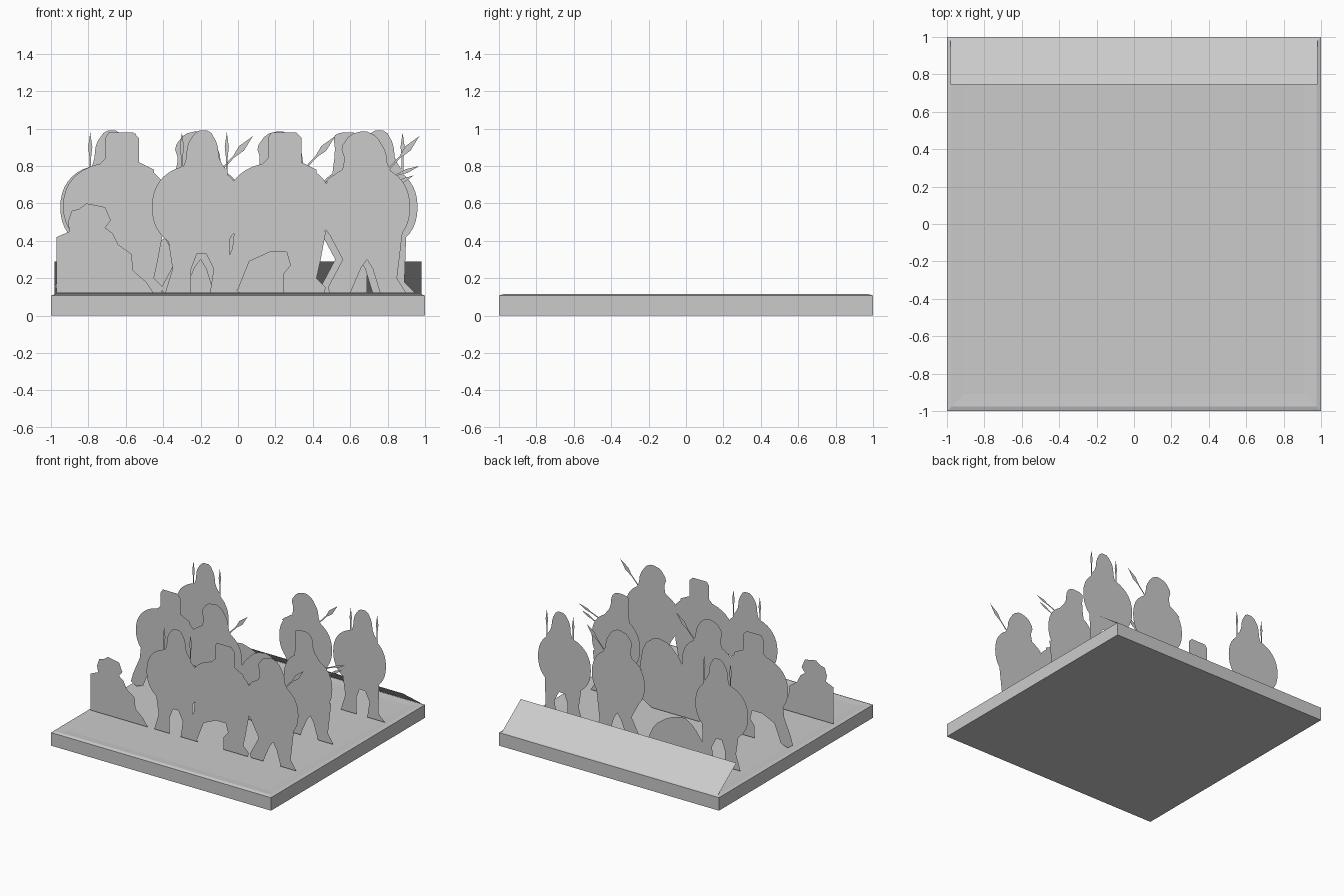
import bpy, bmesh, math
from mathutils import Vector
from mathutils.geometry import delaunay_2d_cdt

old = bpy.data.objects.get("Cube")
if old:
    bpy.data.objects.remove(old, do_unlink=True)

grey = bpy.data.materials.new("plain grey")
grey.use_nodes = True
GREY = (0.6, 0.6, 0.6, 1)
grey.diffuse_color = GREY
grey.node_tree.nodes["Principled BSDF"].inputs["Base Color"].default_value = GREY


def add_mesh(name, verts, faces):
    mesh = bpy.data.meshes.new(name)
    mesh.from_pydata(verts, [], faces)
    mesh.materials.append(grey)
    obj = bpy.data.objects.new(name, mesh)
    bpy.context.collection.objects.link(obj)
    return obj


def oval(cx, cz, rx, rz, power=0.9, n=40):
    """Slightly squared shield outline."""
    pts = []
    for i in range(n):
        c, s = math.cos(math.tau * i / n), math.sin(math.tau * i / n)
        pts.append((cx + rx * math.copysign(abs(c) ** power, c),
                    cz + rz * math.copysign(abs(s) ** power, s)))
    return pts


def spear(start, tip, blade=13, width=1.1):
    """Thin shaft ending in a leaf-shaped blade."""
    a, b = Vector(start), Vector(tip)
    d = (b - a).normalized()
    side = Vector((-d.y, d.x))
    neck, belly = b - d * blade, b - d * blade * 0.6
    shaft = side * 0.5
    return [a - shaft, neck - shaft, belly - side * width, b,
            belly + side * width, neck + shaft, a + shaft]


def rounded(points):
    """One corner-cutting pass to soften a cloth or body outline."""
    out = []
    for p, q in zip(points, points[1:] + points[:1]):
        p, q = Vector(p), Vector(q)
        out += [p.lerp(q, 0.2), p.lerp(q, 0.8)]
    return out


def counter_clockwise(part):
    pts = [Vector(p) / 100 for p in part]
    area = sum(p.x * q.y - q.x * p.y for p, q in zip(pts, pts[1:] + pts[:1]))
    return pts if area > 0 else pts[::-1]


def cutout(name, parts, x, y):
    """Merge overlapping outlines (in hundredths) into one upright flat sheet."""
    pts, faces = [], []
    for part in parts:
        faces.append(list(range(len(pts), len(pts) + len(part))))
        pts += counter_clockwise(part)
    verts, _, tris, _, _, source = delaunay_2d_cdt(pts, [], faces, 0, 1e-5)
    kept = [t for t, src in zip(tris, source) if src]
    obj = add_mesh(name, [(x + v.x, y, v.y) for v in verts], kept)
    # Turn every face to the front and drop stray points
    bm = bmesh.new()
    bm.from_mesh(obj.data)
    bm.normal_update()
    for f in bm.faces:
        if f.normal.y > 0:
            f.normal_flip()
    loose = [v for v in bm.verts if not v.link_faces]
    bmesh.ops.delete(bm, geom=loose, context='VERTS')
    bm.to_mesh(obj.data)
    bm.free()


# Base slab: nested square rings form the outer wall, low rim and sunken top
rings = [(1, 0), (1, 0.107), (0.975, 0.115), (0.91, 0.111)]
verts = [(sx * r, sy * r, z) for r, z in rings
         for sx, sy in ((-1, -1), (1, -1), (1, 1), (-1, 1))]
faces = [(3, 2, 1, 0), tuple(range(len(verts) - 4, len(verts)))]
for k in range(len(rings) - 1):
    for i in range(4):
        a, b = 4 * k + i, 4 * k + (i + 1) % 4
        faces.append((a, b, b + 4, a + 4))
add_mesh("base", verts, faces)

# Sloping board along the back edge
W = 0.98
add_mesh("back_board", [(-W, 0.99, 0.113), (W, 0.99, 0.113), (W, 0.745, 0.29),
                        (-W, 0.745, 0.29)], [(3, 2, 1, 0)])

# Stance outlines
wide_legs = [(-24, 45), (-25, 36), (-31, 22), (-33, 15), (-28, 12), (-22, 14),
             (-16, 29), (-5, 34), (4, 34), (6, 27), (2, 22), (2, 12), (24, 12),
             (25, 15), (20, 20), (22, 29), (25, 45)]
straight_legs = [(-16, 45), (-13, 25), (-17, 12), (-3, 12), (-3, 25), (0, 33),
                 (5, 33), (9, 25), (7, 12), (23, 12), (17, 18), (18, 45)]
striding_legs = [(-20, 45), (-12, 30), (-20, 15), (-19, 12), (-8, 12), (-2, 26),
                 (1, 30), (4, 25), (8, 12), (22, 12), (17, 20), (20, 45)]

# Head and shoulder outlines
tall_cap = [(-16, 75), (-9, 81), (-6, 84), (-6, 95), (-4, 98), (9, 98), (12, 95),
            (12, 82), (20, 78), (20, 70), (-16, 70)]
hood = [(-10, 75), (-6, 82), (-5, 92), (0, 99), (7, 99), (11, 92), (12, 83),
        (18, 75)]
plume = [(-13, 74), (-11, 84), (-13, 90), (-8, 97), (0, 99), (6, 96), (11, 88),
         (12, 80), (17, 72)]
crest = [(-14, 72), (-12, 88), (-13, 96), (-9, 98), (-1, 98), (3, 94), (4, 84),
         (12, 74)]

# Complete figures as lists of overlapping outlines
shield = oval(0, 58, 24, 22.5)
capped = [oval(0, 58.5, 28.5, 23.5), wide_legs, tall_cap]
two_spears = [shield, straight_legs, rounded(hood),
              spear((-8, 60), (-8, 98)), spear((16, 60), (16, 98))]
plumed = [shield, striding_legs, rounded(plume),
          spear((2, 67), (29, 96), 15, 1.8), spear((2, 85), (-22, 71), 9)]
crested = [oval(-1, 57, 22, 22), striding_legs, rounded(crest),
           spear((5, 69), (33, 80), 12), spear((5, 63), (30, 75), 10)]
crouched = [rounded([(18, 62), (7, 71), (-5, 69), (-16, 58), (-25, 36), (-28, 12),
                     (20, 12), (22, 40)])]
fallen = [rounded([(27, 12), (26, 17), (20, 30), (7, 39), (-7, 43), (-16, 37),
                   (-25, 25), (-35, 12)])]
seated = [[(-24, 12), (-24, 42), (-17, 45), (-18, 50), (-16, 56), (-12, 57),
           (-8, 60), (-3, 59), (2, 58), (5, 51), (2, 47), (6, 44), (9, 38),
           (16, 33), (17, 24), (24, 18), (28, 12)]]

# Three ranks of four figures
ranks = [
    (-0.53, [("seated_figure", seated, -0.73), ("spearman", two_spears, -0.22),
             ("capped_warrior", capped, 0.22), ("plumed_warrior", plumed, 0.68)]),
    (0.01, [("capped_warrior", capped, -0.65), ("plumed_warrior", plumed, -0.21),
            ("crouched_figure", crouched, 0.2), ("crested_warrior", crested, 0.64)]),
    (0.55, [("spearman", two_spears, -0.71), ("fallen_figure", fallen, -0.3),
            ("plumed_warrior", plumed, 0.23), ("spearman", two_spears, 0.72)]),
]
for y, figures in ranks:
    for name, parts, x in figures:
        cutout(name, parts, x, y)
